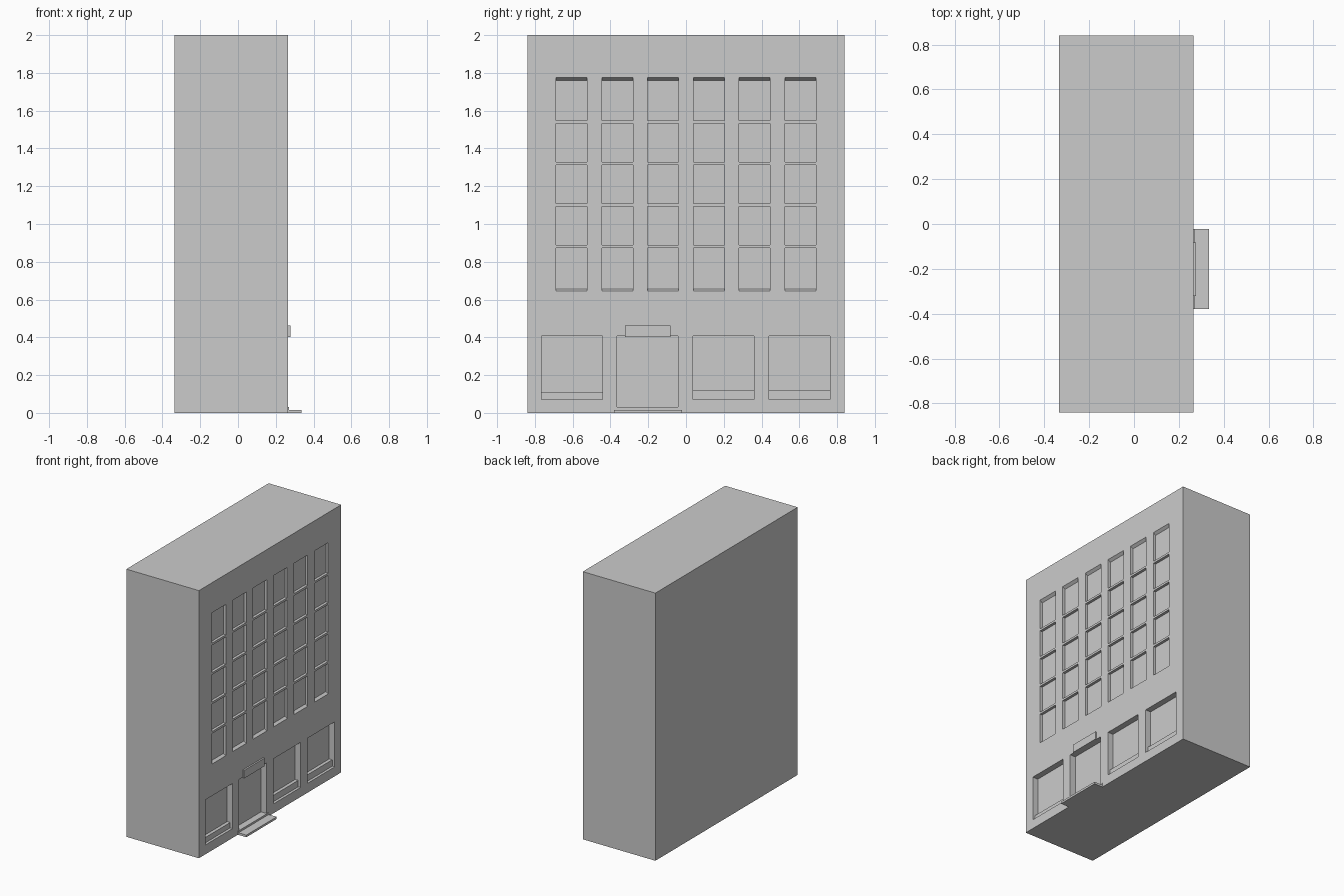
import bpy, bmesh

if "Cube" in bpy.data.objects:
    bpy.data.objects.remove(bpy.data.objects["Cube"])

WALL = 0.265      # x of the street facade
OUT = 0.32        # cutters start outside the wall


def prism(name, profile, y0, y1):
    """Extrude an (x, z) profile from y0 to y1."""
    bm = bmesh.new()
    face = bm.faces.new([bm.verts.new((x, y0, z)) for x, z in profile])
    ext = bmesh.ops.extrude_face_region(bm, geom=[face])
    verts = [v for v in ext["geom"] if isinstance(v, bmesh.types.BMVert)]
    bmesh.ops.translate(bm, verts=verts, vec=(0, y1 - y0, 0))
    bmesh.ops.recalc_face_normals(bm, faces=bm.faces)
    mesh = bpy.data.meshes.new(name)
    bm.to_mesh(mesh)
    bm.free()
    obj = bpy.data.objects.new(name, mesh)
    bpy.context.collection.objects.link(obj)
    return obj


def box(name, x0, x1, y0, y1, z0, z1):
    return prism(name, [(x0, z0), (x1, z0), (x1, z1), (x0, z1)], y0, y1)


def recess(name, z0, z1, y0, y1, depth, low=0.0, high=0.0):
    """Opening cutter; low / high slope the sill and the head inwards."""
    back = WALL - depth
    return prism(name, [(OUT, z0), (WALL, z0), (back, z0 + low),
                        (back, z1 - high), (WALL, z1), (OUT, z1)], y0, y1)


# main block
building = box("building_block", -0.335, WALL, -0.84, 0.84, 0, 2)
cutters = []

# six columns of five panes, separated by thin flush floor bands
edges = [0.645, 0.88, 1.10, 1.32, 1.54, 1.775]
band = 0.008
for col in range(6):
    yc = -0.605 + col * 0.242
    for row in range(5):
        first, last = row == 0, row == 4
        z0 = edges[row] + (0 if first else band)
        z1 = edges[row + 1] - (0 if last else band)
        cutters.append(recess("window_cutter", z0, z1, yc - 0.082, yc + 0.082, 0.02,
                              0.012 if first else 0, 0.015 if last else 0))

# shop windows: deep opening with a shallower ledge at the bottom
for y0 in (-0.765, 0.038, 0.44):
    ledge = 0.11 if y0 < 0 else 0.118
    profile = [(OUT, 0.07), (WALL - 0.02, 0.07), (WALL - 0.02, ledge),
               (WALL - 0.045, ledge), (WALL - 0.045, 0.407), (OUT, 0.407)]
    cutters.append(prism("shop_window_cutter", profile, y0, y0 + 0.323))

# entrance opening
cutters.append(recess("door_cutter", 0.03, 0.407, -0.365, -0.042, 0.045))

# carve all openings with one joined cutter
with bpy.context.temp_override(active_object=cutters[0], object=cutters[0],
                               selected_objects=cutters,
                               selected_editable_objects=cutters):
    bpy.ops.object.join()
cutter = cutters[0]
cutter.name = "opening_cutter"
cutter.hide_render = True
mod = building.modifiers.new("openings", "BOOLEAN")
mod.operation = "DIFFERENCE"
mod.solver = "EXACT"
mod.object = cutter
bpy.context.view_layer.objects.active = building
bpy.ops.object.modifier_apply(modifier=mod.name)
bpy.data.objects.remove(cutter)

# entrance step with raised threshold, and plain plate above the door
prism("entrance_step", [(WALL, 0), (0.335, 0), (0.335, 0.016), (0.27, 0.016),
                        (0.27, 0.03), (WALL, 0.03)], -0.38, -0.022)
box("sign_plate", WALL, 0.277, -0.322, -0.082, 0.402, 0.462)
